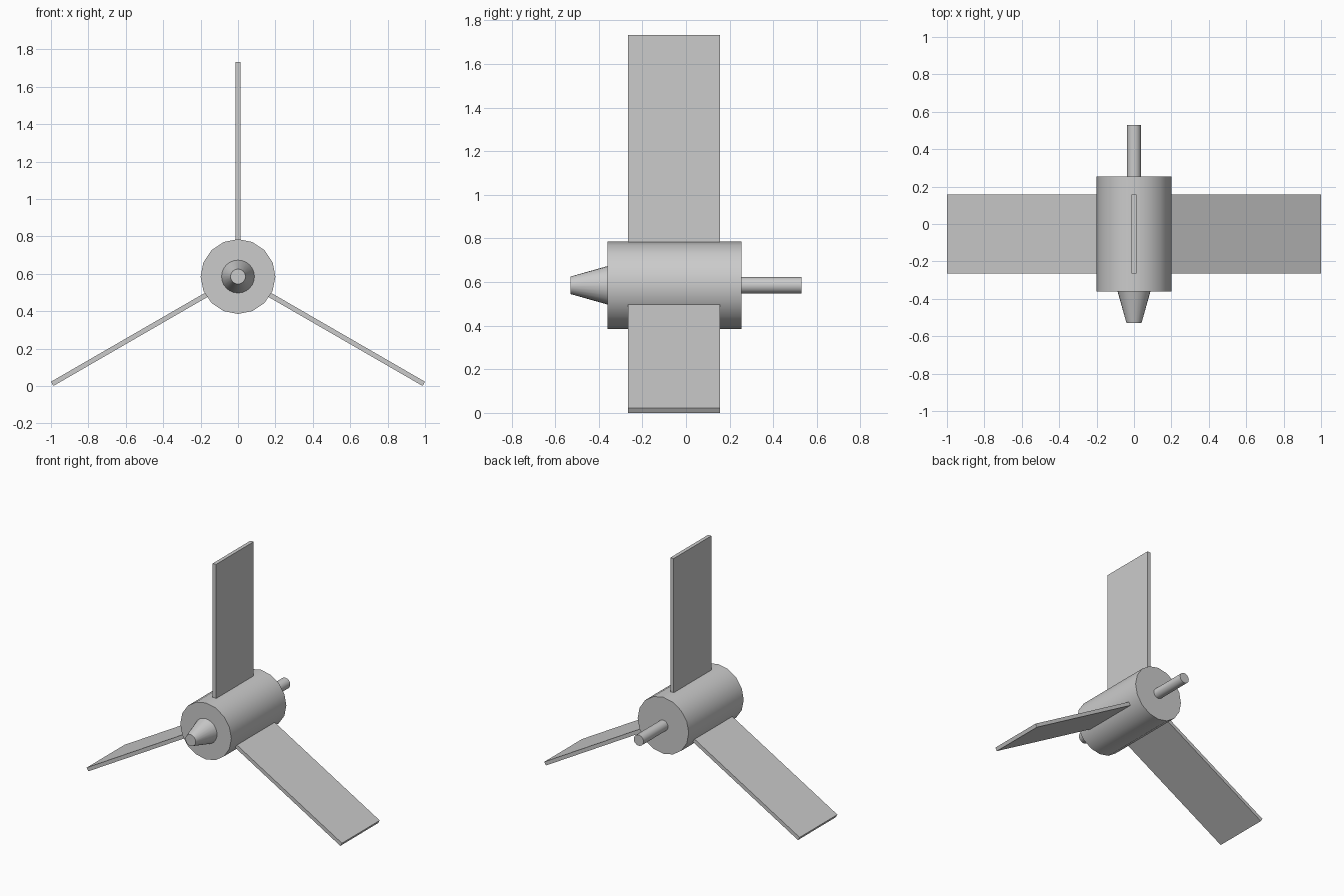
import bpy
import math
from mathutils import Matrix, Vector

if "Cube" in bpy.data.objects:
    bpy.data.objects.remove(bpy.data.objects["Cube"])

CZ = 0.585  # height of the rotor axis


def along_y(name, y0, y1, r0, r1, sides):
    """Capped cylinder or cone along the y axis, radius r0 at y0 and r1 at y1."""
    bpy.ops.mesh.primitive_cone_add(vertices=sides, radius1=r1, radius2=r0, depth=y1 - y0,
                                    location=(0, (y0 + y1) / 2, CZ),
                                    rotation=(math.pi / 2, 0, 0))
    ob = bpy.context.object
    ob.name = name
    bpy.ops.object.shade_smooth_by_angle(angle=math.radians(35))
    return ob


# Hub, tapered nose and rear shaft
along_y("hub", -0.36, 0.255, 0.2, 0.2, 16)
along_y("nose", -0.53, -0.36, 0.04, 0.088, 24)
along_y("shaft", 0.255, 0.53, 0.038, 0.038, 24)

# Three flat blades around the hub
R_IN, R_OUT = 0.19, 1.147
Y0, Y1 = -0.265, 0.157
for i in range(3):
    bpy.ops.mesh.primitive_cube_add(size=1)
    blade = bpy.context.object
    blade.name = f"blade_{i + 1}"
    local = (Matrix.Translation((0, (Y0 + Y1) / 2, (R_IN + R_OUT) / 2))
             @ Matrix.Diagonal(Vector((0.026, Y1 - Y0, R_OUT - R_IN, 1))))
    blade.data.transform(local)
    blade.location = (0, 0, CZ)
    blade.rotation_euler = (0, i * math.tau / 3, 0)
